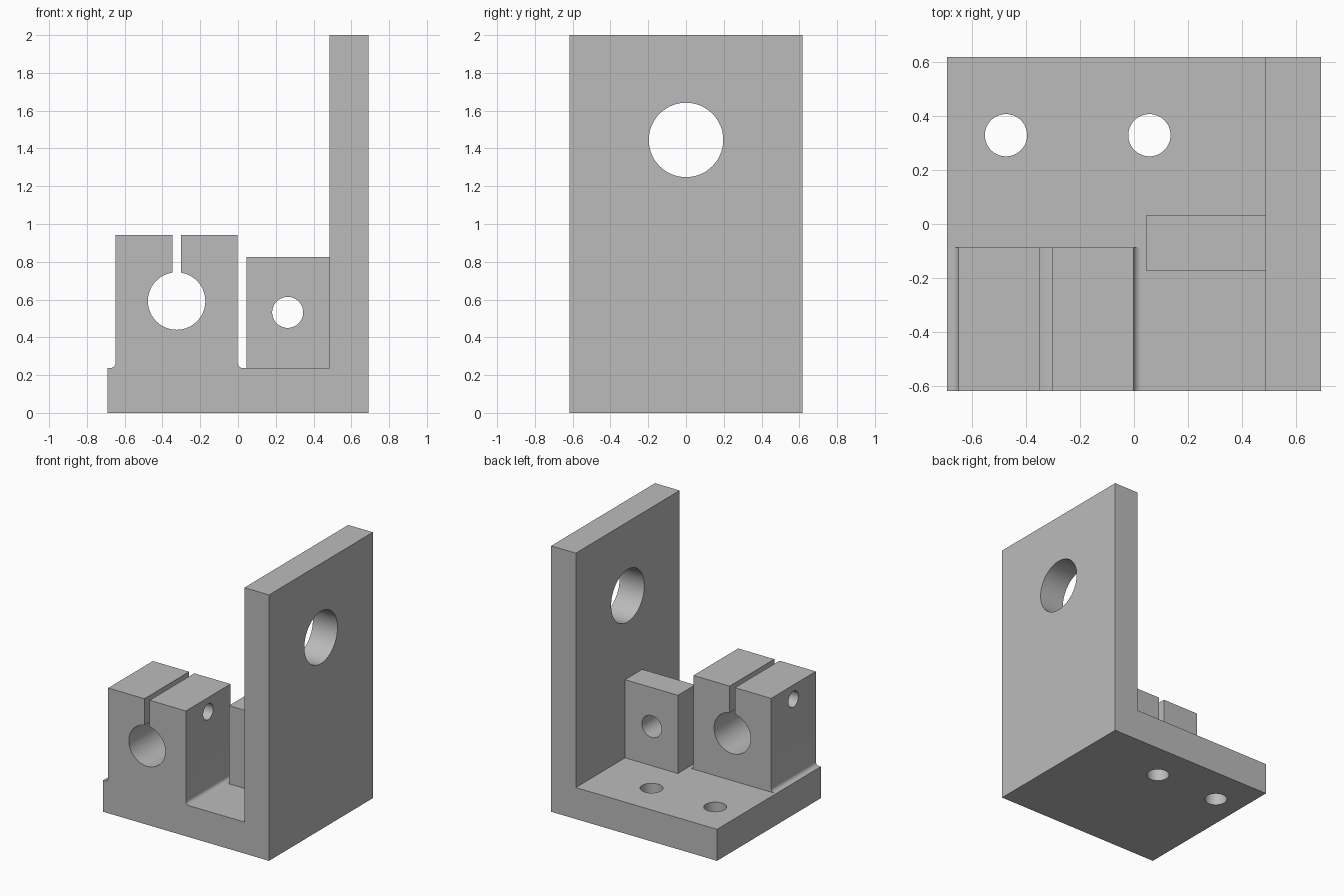
import bpy, bmesh
from math import pi, sin, cos, radians
from mathutils import Matrix, Vector

cube = bpy.data.objects.get("Cube")
if cube:
    bpy.data.objects.remove(cube, do_unlink=True)

grey = bpy.data.materials.new("machined grey")
grey.use_nodes = True
grey.diffuse_color = (0.5, 0.5, 0.5, 1)
grey.node_tree.nodes["Principled BSDF"].inputs["Base Color"].default_value = (0.5, 0.5, 0.5, 1)


def finish(name, bm):
    bmesh.ops.recalc_face_normals(bm, faces=bm.faces)
    mesh = bpy.data.meshes.new(name)
    bm.to_mesh(mesh)
    bm.free()
    mesh.materials.append(grey)
    obj = bpy.data.objects.new(name, mesh)
    bpy.context.collection.objects.link(obj)
    return obj


def extrude_profile(name, points, y0, y1):
    """Sweep an (x, z) outline along y."""
    bm = bmesh.new()
    face = bm.faces.new([bm.verts.new((x, y0, z)) for x, z in points])
    swept = bmesh.ops.extrude_face_region(bm, geom=[face])["geom"]
    verts = [v for v in swept if isinstance(v, bmesh.types.BMVert)]
    bmesh.ops.translate(bm, verts=verts, vec=(0, y1 - y0, 0))
    return finish(name, bm)


def rectangle(x0, x1, z0, z1):
    return [(x0, z0), (x1, z0), (x1, z1), (x0, z1)]


def drill(centre, axis, radius, length):
    """Round cutter along an axis."""
    bm = bmesh.new()
    turn = Vector((0, 0, 1)).rotation_difference(Vector(axis)).to_matrix().to_4x4()
    bmesh.ops.create_cone(bm, cap_ends=True, segments=72, radius1=radius, radius2=radius,
                          depth=length, matrix=Matrix.Translation(centre) @ turn)
    return finish("cutter", bm)


def cut(obj, cutters):
    """Subtract the cutters, then smooth only the round walls."""
    bpy.ops.object.select_all(action='DESELECT')
    bpy.context.view_layer.objects.active = obj
    obj.select_set(True)
    for cutter in cutters:
        mod = obj.modifiers.new("cut", 'BOOLEAN')
        mod.operation, mod.solver, mod.object = 'DIFFERENCE', 'EXACT', cutter
        bpy.ops.object.modifier_apply(modifier=mod.name)
        bpy.data.objects.remove(cutter, do_unlink=True)
    bpy.ops.object.shade_smooth_by_angle(angle=radians(30))


HALF_X, HALF_Y, FLOOR, WALL = 0.69, 0.617, 0.237, 0.485
X, Y, Z = (1, 0, 0), (0, 1, 0), (0, 0, 1)

# L-shaped bracket: base plate and tall wall
bracket = extrude_profile("bracket", [
    (-HALF_X, 0), (HALF_X, 0), (HALF_X, 2), (WALL, 2), (WALL, FLOOR), (-HALF_X, FLOOR)],
    -HALF_Y, HALF_Y)
cut(bracket, [drill((0.587, 0, 1.445), X, 0.197, 0.5),
              drill((-0.473, 0.328, 0.12), Z, 0.078, 0.5),
              drill((0.057, 0.328, 0.12), Z, 0.078, 0.5)])

# Split clamp block with filleted feet
MID, HALF, TOP, R = -0.325, 0.323, 0.942, 0.028
FRONT, BACK = -HALF_Y, -0.086
fillet = [(HALF + R - R * sin(a), FLOOR + R - R * cos(a))
          for a in (i * pi / 16 for i in range(9))]
right = fillet + [(HALF, TOP)]
outline = [(MID + x, z) for x, z in right] + [(MID - x, z) for x, z in reversed(right)]
clamp = extrude_profile("clamp_block", outline, FRONT, BACK)
slot = extrude_profile("cutter", rectangle(MID - 0.022, MID + 0.022, 0.6, 1.1),
                       FRONT - 0.1, BACK + 0.1)
mid_y = (FRONT + BACK) / 2
cut(clamp, [drill((MID, mid_y, 0.592), Y, 0.152, 1), slot,
            drill((MID, mid_y, 0.835), X, 0.06, 1)])

# Small drilled lug against the wall
lug = extrude_profile("lug", rectangle(0.045, WALL, FLOOR, 0.825), -0.172, 0.032)
cut(lug, [drill((0.263, -0.07, 0.532), Y, 0.082, 0.5)])
